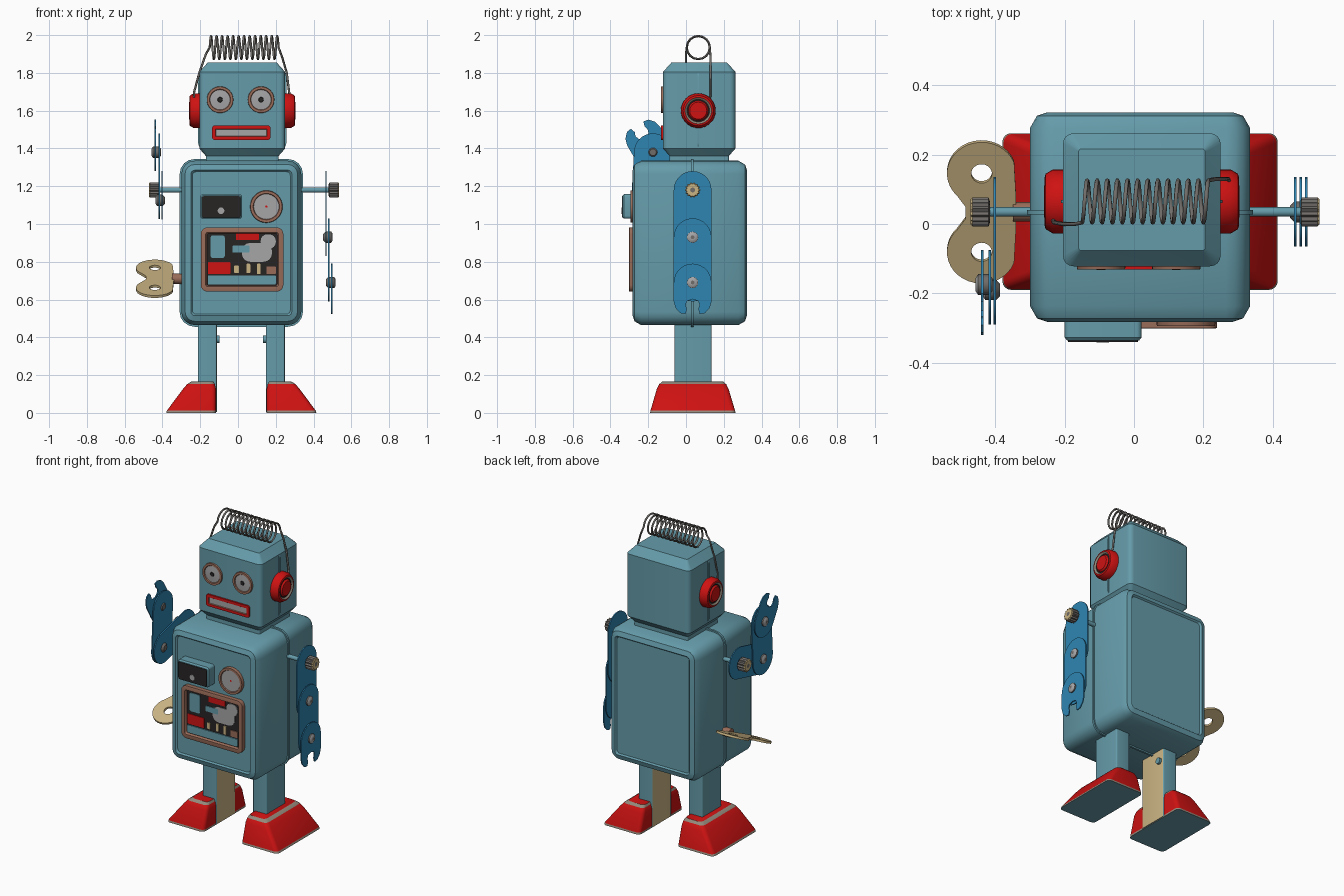
import bpy, bmesh, math
from mathutils import Vector, Matrix

if "Cube" in bpy.data.objects:
    bpy.data.objects.remove(bpy.data.objects["Cube"], do_unlink=True)


def material(name, rgb):
    m = bpy.data.materials.new(name)
    m.use_nodes = True
    m.diffuse_color = (*rgb, 1)
    m.node_tree.nodes["Principled BSDF"].inputs["Base Color"].default_value = (*rgb, 1)
    return m


TEAL = material("teal paint", (.13, .33, .4))
RED = material("red paint", (.62, .006, .006))
BLUE = material("blue paint", (.028, .235, .45))
TAN = material("tan brass", (.6, .46, .23))
COPPER = material("copper", (.32, .15, .1))
SILVER = material("pale grey", (.38, .38, .39))
DARK = material("dark print", (.02, .017, .017))
STEEL = material("steel", (.16, .15, .14))
WORN = material("worn edge", (.3, .25, .2))
CX = .0175  # middle of the robot


def finish(ob, angle=35):
    bpy.ops.object.select_all(action='DESELECT')
    ob.select_set(True)
    bpy.context.view_layer.objects.active = ob
    if ob.type == 'CURVE':
        bpy.ops.object.convert(target='MESH')
    bpy.ops.object.shade_smooth_by_angle(angle=math.radians(angle))
    return bpy.context.view_layer.objects.active


def skin(name, rings, mats):
    """Join rings of points; one material per band, the last for the end cap."""
    mats = mats if isinstance(mats, list) else [mats] * len(rings)
    slots = list(dict.fromkeys(mats))
    bm = bmesh.new()
    rows = [[bm.verts.new(p) for p in ring] for ring in rings]
    n = len(rows[0])
    bm.faces.new(rows[0]).material_index = slots.index(mats[0])
    bm.faces.new(rows[-1]).material_index = slots.index(mats[-1])
    for a, b, m in zip(rows, rows[1:], mats):
        for i in range(n):
            j = (i + 1) % n
            bm.faces.new((a[i], a[j], b[j], b[i])).material_index = slots.index(m)
    bmesh.ops.recalc_face_normals(bm, faces=bm.faces)
    me = bpy.data.meshes.new(name)
    bm.to_mesh(me)
    bm.free()
    for m in slots:
        me.materials.append(m)
    ob = bpy.data.objects.new(name, me)
    bpy.context.collection.objects.link(ob)
    return finish(ob)


def arc(cx, cy, r, start, end, n):
    return [(cx + r * math.cos(math.radians(start + (end - start) * i / n)),
             cy + r * math.sin(math.radians(start + (end - start) * i / n))) for i in range(n + 1)]


def rounded(a0, a1, b0, b1, r):
    return [p for k, (x, y) in enumerate([(a1 - r, b1 - r), (a0 + r, b1 - r), (a0 + r, b0 + r), (a1 - r, b0 + r)])
            for p in arc(x, y, r, 90 * k, 90 * k + 90, 4)]


def loft(name, box, r, levels, mats, axis='z'):
    """Rounded rectangle carried through (level, inset) steps along an axis."""
    a0, a1, b0, b1 = box
    place = {'z': lambda a, b, l: (a, b, l), 'y': lambda a, b, l: (a, l, b)}[axis]
    rings = [[place(a, b, l) for a, b in rounded(a0 + t, a1 - t, b0 + t, b1 - t, max(r - t, .3 * r))]
             for l, t in levels]
    return skin(name, rings, mats)


def lathe(name, loc, direction, profile, mats, seg=32, flute=1):
    rot = Vector(direction).to_track_quat('Z', 'Y')
    rings = []
    for r, h in profile:
        ring = []
        for i in range(seg):
            t, q = math.tau * i / seg, r * (flute if i % 2 else 1)
            ring.append(Vector(loc) + rot @ Vector((q * math.cos(t), q * math.sin(t), h)))
        rings.append(ring)
    return skin(name, rings, mats)


def rod(name, loc, direction, r, length, mat, **kw):
    return lathe(name, loc, direction, [(r, 0), (r, length)], mat, **kw)


def plate(name, outlines, thickness, matrix, mat):
    cu = bpy.data.curves.new(name, 'CURVE')
    cu.dimensions, cu.fill_mode, cu.extrude = '2D', 'BOTH', thickness / 2
    for pts in outlines:
        sp = cu.splines.new('POLY')
        sp.points.add(len(pts) - 1)
        for p, (x, y) in zip(sp.points, pts):
            p.co = (x, y, 0, 1)
        sp.use_cyclic_u = True
    cu.materials.append(mat)
    ob = bpy.data.objects.new(name, cu)
    ob.matrix_world = matrix
    bpy.context.collection.objects.link(ob)
    return finish(ob)


def frame(u, v, loc):
    u, v = Vector(u).normalized(), Vector(v).normalized()
    return Matrix.Translation(loc) @ Matrix((u, v, u.cross(v))).transposed().to_4x4()


# Body shell with recessed front and back panels and a pressed seam
BODY = (-.3, .335, .465, 1.335)
side = [(.255, 0), (.29, .02), (.3, .05), (.29, .058)]
loft("body", BODY, .07, [(CX - y, t) for y, t in side[::-1]] + [(CX + .005 + y, t) for y, t in side], TEAL, 'y')
loft("body_seam", BODY, .07, [(.027, -.009), (.04, -.009)], TEAL, 'y')

# Head with chamfered top and bottom, and its seam
HEAD = (-.205, .25, -.122, .262)
loft("head", HEAD, .03, [(1.325, .035), (1.36, .035), (1.4, 0), (1.805, 0), (1.855, .045)], TEAL)
loft("head_seam", (-.205, .25, 1.4, 1.81), .03, [(.06, -.006), (.07, -.006)], TEAL, 'y')

# Face
for side_name, x in (("right", -.095), ("left", .122)):
    lathe(side_name + "_eye", (x, -.118, 1.658), (0, -1, 0),
          [(.071, 0), (.069, .014), (.056, .014), (.053, .009), (.014, .012), (.012, .015)],
          [COPPER, COPPER, COPPER, SILVER, DARK, DARK])
loft("mouth", (-.137, .172, 1.445, 1.522), .015,
     [(-.118, 0), (-.132, 0), (-.132, .018), (-.127, .021)], [RED, RED, COPPER, SILVER], 'y')

# Ears
for side_name, s, x in (("right", -1, -.2), ("left", 1, .245)):
    lathe(side_name + "_ear", (x, .065, 1.6), (s, 0, 0),
          [(.092, 0), (.092, .035), (.08, .055), (.07, .058), (.06, .05), (.053, .05), (.045, .06)],
          [RED, RED, RED, WORN, DARK, RED, RED])

# Coil spring on the head, with a wire down to each ear
turns, steps = 12.5, 16
path = [(-.235, .02, 1.62), (-.232, .005, 1.7), (-.205, 0, 1.8), (-.17, 0, 1.9)]
count = int(turns * steps)
for i in range(count + 1):
    t = math.pi + math.tau * i / steps
    path.append((-.15 + .365 * i / count, .065 + .061 * math.cos(t), 1.934 - .061 * math.sin(t)))
path += [(.235, .13, 1.88), (.258, .13, 1.8), (.273, .13, 1.68), (.278, .11, 1.62)]
wire = bpy.data.curves.new("head_spring", 'CURVE')
wire.dimensions, wire.bevel_depth, wire.bevel_resolution = '3D', .006, 1
spline = wire.splines.new('POLY')
spline.points.add(len(path) - 1)
for p, co in zip(spline.points, path):
    p.co = (*co, 1)
wire.materials.append(STEEL)
spring = bpy.data.objects.new("head_spring", wire)
bpy.context.collection.objects.link(spring)
finish(spring, 60)

# Chest box, gauge and window
loft("chest_box", (-.2, .022, 1.028, 1.158), .015, [(-.27, 0), (-.328, 0), (-.337, .008)], TEAL, 'y')
loft("chest_screen", (-.19, .012, 1.035, 1.147), .008, [(-.33, 0), (-.34, 0)], DARK, 'y')
rod("screen_dot", (-.09, -.338, 1.07), (0, -1, 0), .018, .004, SILVER, seg=12)
lathe("chest_gauge", (.15, -.275, 1.092), (0, -1, 0),
      [(.086, 0), (.084, .02), (.07, .02), (.067, .014), (.006, .014)], [COPPER, COPPER, COPPER, SILVER, RED])
loft("window", (-.197, .24, .642, .982), .035,
     [(-.27, 0), (-.3, 0), (-.302, .006), (-.302, .026), (-.287, .032)], [COPPER, COPPER, COPPER, COPPER, DARK], 'y')
prints = [("panel", -.145, -.07, .82, .94, TEAL), ("red_box", -.16, -.04, .735, .8, RED),
          ("red_bar", -.01, .11, .915, .95, RED), ("large_gear", .02, .18, .8, .9, SILVER),
          ("small_gear", .12, .2, .87, .945, SILVER), ("link", -.03, .06, .85, .885, TEAL),
          ("left_post", -.02, .005, .74, .78, TAN), ("middle_post", .045, .065, .74, .79, TAN),
          ("right_post", .1, .12, .735, .79, TAN), ("coil", .15, .2, .735, .775, COPPER),
          ("floor", -.16, .2, .68, .728, TEAL)]
for k, (name, x0, x1, z0, z1, m) in enumerate(prints):
    r = (z1 - z0) * (.45 if "gear" in name else .1)
    loft("window_" + name, (x0, x1, z0, z1), r, [(-.284, 0), (-.29 - k * .0003, 0)], m, 'y')

# Legs with bare metal inner faces, and shoes
for side_name, s in (("right", -1), ("left", 1)):
    def span(d0, d1):
        return sorted((CX + s * d0, CX + s * d1))

    leg = loft(side_name + "_leg", (*span(.13, .23), -.06, .135), .008, [(.004, 0), (.48, 0)], TEAL)
    leg.data.materials.append(TAN)
    for f in leg.data.polygons:
        f.material_index = int(f.normal.x * s < -.9)
    rod(side_name + "_leg_pin", (CX + s * .14, .1, .39), (-s, 0, 0), .02, .025, TEAL, seg=12)
    steps_up = [(0, .3975, -.19, .262), (.012, .394, -.188, .26), (.125, .31, -.155, .226),
                (.152, .287, -.142, .213), (.166, .265, -.125, .197)]
    rings = [[(x, y, z) for x, y in rounded(*span(.134 + max(0, z - .14) * .5, d), y0, y1, .025)]
             for z, d, y0, y1 in steps_up]
    shoe = skin(side_name + "_shoe", rings, [WORN, RED, RED, WORN, RED])
    shoe.data.materials.append(TEAL)
    for f in shoe.data.polygons:
        if f.normal.z < -.9:
            f.material_index = 2


# Jointed arms: two rounded links and a claw on an axle
def arm(side_name, s, start, xs, joints, aim):
    for part, x, a, b in zip(("upper_arm", "forearm"), xs, joints, joints[1:]):
        d = Vector((0, b[0] - a[0], b[1] - a[1]))
        shape = arc(0, 0, .1, 90, 270, 14) + arc(d.length, 0, .1, -90, 90, 14)
        plate(f"{side_name}_{part}", [shape], .007, frame(d, Vector((1, 0, 0)).cross(d), (x, *a)), BLUE)
    half = [(.1, .1), (.135, .09), (.162, .065), (.166, .038), (.14, .03), (.12, .037), (.098, .03)]
    claw = arc(0, 0, .1, 90, 270, 14) + [(u, -v) for u, v in half] + [(.088, 0)] + half[::-1]
    d = Vector((0, *aim))
    plate(side_name + "_claw", [claw], .007, frame(d, Vector((1, 0, 0)).cross(d), (xs[2], *joints[2])), BLUE)
    for k in (1, 2):
        lathe(f"{side_name}_rivet_{k}", (xs[k] - s * .03, *joints[k]), (s, 0, 0),
              [(.018, 0), (.03, .012), (.03, .042), (.018, .05), (.01, .05)],
              [STEEL, STEEL, SILVER, SILVER, STEEL], seg=16)
    axle = joints[0]
    rod(side_name + "_axle", (start, *axle), (s, 0, 0), .014, abs(xs[0] - start) + .03, TEAL, seg=16)
    lathe(side_name + "_knob", (xs[0] + s * .014, *axle), (s, 0, 0),
          [(.03, 0), (.042, .004), (.042, .05), (.036, .056), (.014, .056)],
          [STEEL, STEEL, TAN, TAN, STEEL], seg=28, flute=.84)


arm("left", 1, .3, (.466, .481, .497), [(.035, 1.18), (.035, .93), (.035, .69)], (0, -1))
arm("right", -1, -.27, (-.402, -.417, -.438), [(.035, 1.18), (-.19, 1.125), (-.175, 1.38)], (-.5, .86))

# Wind-up key with two pierced lobes, tilted on its shaft
lobe = .125
outline = (arc(-.44, lobe, .1, 20, 225, 20) + [(-.487, .02), (-.487, -.02)]
           + arc(-.44, -lobe, .1, 135, 340, 20) + [(-.34, -.04), (-.34, .04)])
holes = [arc(-.44, y, .03, 0, 345, 23) for y in (lobe, -lobe)]
tilt = math.radians(25)
plate("wind_key", [outline] + holes, .014,
      frame((1, 0, 0), (0, math.cos(tilt), math.sin(tilt)), (0, .035, .71)), TAN)
rod("key_shaft", (-.28, .035, .71), (-1, 0, 0), .028, .07, COPPER, seg=16)
